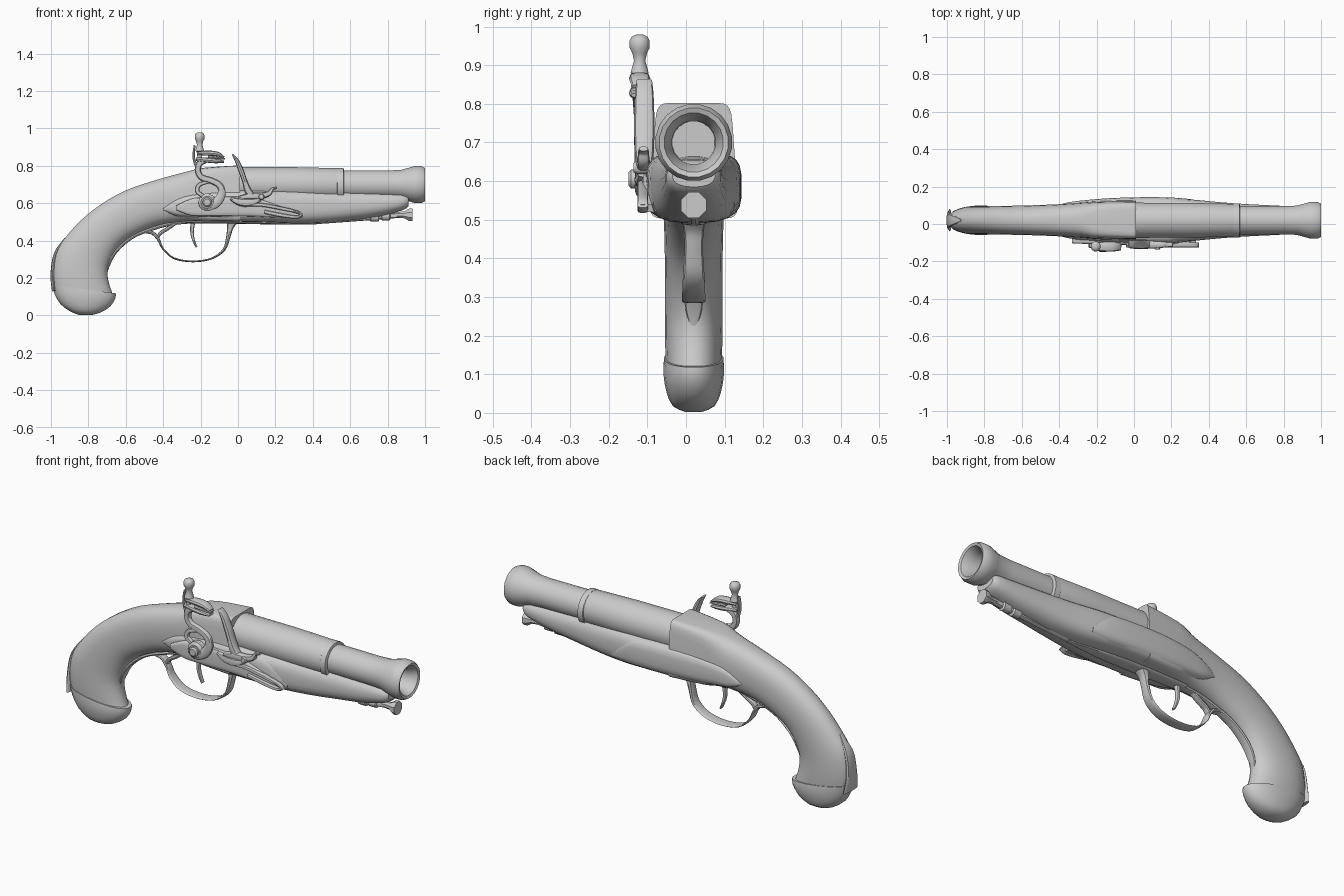
import bpy, bmesh, math

CY = 0.02  # centre plane of the pistol
grey = bpy.data.materials.new("plain grey")
grey.diffuse_color = (0.6, 0.6, 0.6, 1)


def smooth_points(pts, sub):
    """Catmull-Rom interpolation of tuples of any length."""
    if sub < 2:
        return pts
    out = []
    for i in range(len(pts) - 1):
        a, b, c, d = pts[max(i - 1, 0)], pts[i], pts[i + 1], pts[min(i + 2, len(pts) - 1)]
        for k in range(sub):
            t = k / sub
            out.append(tuple(0.5 * (2 * q + (r - p) * t + (2 * p - 5 * q + 4 * r - s) * t * t
                                    + (3 * q - p - 3 * r + s) * t ** 3)
                             for p, q, r, s in zip(a, b, c, d)))
    return out + [pts[-1]]


def finish(name, bm, angle=38):
    bmesh.ops.recalc_face_normals(bm, faces=bm.faces)
    me = bpy.data.meshes.new(name)
    bm.to_mesh(me)
    bm.free()
    me.materials.append(grey)
    ob = bpy.data.objects.new(name, me)
    bpy.context.collection.objects.link(ob)
    bpy.ops.object.select_all(action='DESELECT')
    ob.select_set(True)
    bpy.context.view_layer.objects.active = ob
    bpy.ops.object.shade_smooth_by_angle(angle=math.radians(angle))
    return ob


def loft(name, secs, y=CY, sub=3, n=24):
    """Section: top x, top z, bottom x, bottom z, half width, squareness, top narrowing."""
    bm = bmesh.new()
    rings = []
    for tx, tz, bx, bz, w, p, taper in smooth_points(secs, sub):
        ring = []
        for i in range(n):
            a = 2 * math.pi * (i + 0.5) / n
            c, s = math.cos(a), math.sin(a)
            u = math.copysign(abs(c) ** (2 / p), c)
            v = math.copysign(abs(s) ** (2 / p), s) * w * (1 - taper * (u + 1) / 2)
            f = (1 + u) / 2
            ring.append(bm.verts.new((bx + (tx - bx) * f, y + v, bz + (tz - bz) * f)))
        rings.append(ring)
    for r, q in zip(rings, rings[1:]):
        for i in range(n):
            j = (i + 1) % n
            bm.faces.new((r[i], r[j], q[j], q[i]))
    bm.faces.new(rings[0])
    bm.faces.new(rings[-1])
    return finish(name, bm)


def sweep(name, pts, y=CY, sub=4, n=10, p=2.6):
    """Path in the side plane: x, z, half thickness, half width."""
    pts = smooth_points(pts, sub)
    secs = []
    for i, (x, z, t, w) in enumerate(pts):
        a, b = pts[max(i - 1, 0)], pts[min(i + 1, len(pts) - 1)]
        dx, dz = b[0] - a[0], b[1] - a[1]
        k = t / math.hypot(dx, dz)
        secs.append((x - dz * k, z + dx * k, x + dz * k, z - dx * k, w, p, 0))
    return loft(name, secs, y, 1, n)


def turned_x(name, profile, z0, n, y=CY):
    return loft(name, [(x, z0 + r, x, z0 - r, r, 2, 0) for x, r in profile], y, 1, n)


def disc(name, x, z, r, y0, y1, n=14):
    """Button facing the front, with a rounded rim."""
    bm = bmesh.new()
    rings = [[bm.verts.new((x + k * r * math.cos(2 * math.pi * i / n), y,
                            z + k * r * math.sin(2 * math.pi * i / n))) for i in range(n)]
             for y, k in ((y0, 1), (y0 + (y1 - y0) * .7, 1), (y1, .7))]
    for r0, r1 in zip(rings, rings[1:]):
        for i in range(n):
            bm.faces.new((r0[i], r0[(i + 1) % n], r1[(i + 1) % n], r1[i]))
    bm.faces.new(rings[0])
    bm.faces.new(rings[2])
    return finish(name, bm)


# Curved grip running up into the squared breech
loft("grip_and_breech", [
    (-.985, .13, -.665, .105, .072, 2.2, 0), (-.997, .22, -.688, .17, .075, 2.2, 0),
    (-.98, .33, -.697, .24, .075, 2.2, 0), (-.925, .415, -.672, .315, .075, 2.2, 0),
    (-.845, .505, -.62, .385, .076, 2.2, 0), (-.74, .59, -.54, .437, .078, 2.3, 0),
    (-.60, .67, -.44, .478, .081, 2.4, 0), (-.42, .73, -.345, .496, .087, 2.6, 0),
    (-.28, .768, -.25, .503, .10, 3.2, .08), (-.18, .79, -.17, .503, .11, 6, .14),
    (.012, .803, .012, .502, .118, 9, .18)])

# Butt cap and its tang up the back of the grip
loft("butt_cap", [
    (-.998, .165, -.652, .118, .077, 2.2, 0), (-.982, .115, -.655, .09, .079, 2.2, 0),
    (-.95, .06, -.682, .048, .071, 2.2, 0), (-.895, .02, -.735, .015, .054, 2.2, 0),
    (-.85, .003, -.785, .002, .022, 2, 0)], sub=2)
sweep("butt_cap_tang", [(-.985, .13, .01, .06), (-.992, .22, .011, .042),
                        (-.975, .33, .010, .032), (-.925, .412, .004, .006)])

# Fore stock under the barrel
loft("fore_stock", [
    (-.05, .67, -.05, .502, .118, 4.5, 0), (.15, .67, .15, .498, .119, 4, 0),
    (.30, .672, .30, .492, .112, 3.4, 0), (.45, .67, .45, .494, .098, 2.8, 0),
    (.60, .668, .60, .508, .087, 2.5, 0), (.76, .662, .76, .53, .079, 2.4, 0),
    (.88, .655, .88, .562, .071, 2.4, 0), (.912, .642, .912, .585, .055, 2.3, 0)])

# Raised leaf-shaped panels on both flanks
loft("side_panels", [
    (-.405, .578, -.395, .556, .084, 3, 0), (-.34, .625, -.34, .53, .098, 4, 0),
    (-.25, .657, -.25, .518, .109, 4, 0), (-.10, .672, -.10, .507, .120, 4, 0),
    (.10, .672, .10, .502, .124, 4, 0), (.25, .655, .25, .50, .119, 4, 0),
    (.35, .58, .35, .505, .106, 3, 0)])

# Barrel with stepped front half and a funnelled muzzle
turned_x("barrel", [(-.02, .095), (.3, .094), (.555, .088), (.565, .086), (.567, .077),
                    (.80, .076), (.87, .079), (.91, .090), (.945, .1), (.98, .1), (1.0, .09),
                    (.995, .077), (.95, .057), (.72, .055)], .70, 20)
turned_x("barrel_band", [(.53, .088), (.533, .092), (.563, .092), (.566, .086)], .697, 20)

# Ramrod, its pipes and flared tip
sweep("ramrod", [(.38, .499, .014, .014), (.7, .523, .015, .015), (.89, .538, .014, .014)], sub=2)
turned_x("ramrod_tip", [(.84, .015), (.86, .017), (.89, .02), (.915, .036), (.932, .036)], .538, 8)
for i, (x, z) in enumerate(((.73, .525), (.79, .531))):
    turned_x("ramrod_pipe_%d" % i, [(x - .025, .017), (x - .02, .024), (x + .02, .024),
                                   (x + .025, .017)], z, 10)

# Trigger guard: grip strap, bow and belly strap
sweep("guard_grip_strap", [(-.705, .215, .004, .005), (-.692, .27, .008, .022),
                           (-.65, .345, .009, .026), (-.57, .415, .009, .024),
                           (-.48, .456, .010, .022), (-.36, .49, .010, .022),
                           (-.25, .50, .008, .022)])
sweep("guard_bow", [(-.50, .448, .008, .02), (-.455, .44, .010, .022), (-.425, .405, .008, .024),
                    (-.40, .355, .005, .028), (-.34, .305, .005, .03), (-.24, .289, .005, .031),
                    (-.14, .305, .005, .03), (-.075, .352, .008, .028), (-.052, .42, .012, .024),
                    (-.042, .47, .018, .026), (-.03, .505, .032, .034)])
sweep("guard_rear_scroll", [(-.43, .412, .007, .018), (-.415, .44, .010, .018),
                            (-.375, .465, .010, .018), (-.33, .497, .010, .018)])
sweep("belly_strap", [(-.28, .50, .008, .034), (-.03, .499, .009, .04), (.2, .494, .008, .034),
                      (.42, .49, .005, .008)])
sweep("trigger", [(-.24, .51, .014, .014), (-.246, .45, .010, .012), (-.24, .41, .008, .012),
                  (-.222, .365, .005, .012)])

# Lock plate on the front flank
sweep("lock_plate", [(-.33, .575, .012, .02), (-.25, .578, .045, .024), (-.15, .582, .052, .028),
                     (.05, .582, .052, .030), (.18, .562, .038, .030), (.33, .53, .010, .022)],
      y=-.083, n=16, p=5)

# Cock: pivot, swan neck, jaws, spur and clamp screw
disc("cock_pivot", -.165, .605, .047, -.095, -.132)
disc("cock_screw", -.165, .605, .026, -.125, -.149, 10)
sweep("cock_neck", [(-.165, .585, .03, .014), (-.115, .605, .026, .014), (-.088, .65, .022, .015),
                    (-.098, .695, .019, .016), (-.145, .722, .018, .016), (-.192, .737, .018, .016),
                    (-.214, .77, .017, .017), (-.207, .81, .018, .02), (-.175, .83, .016, .022)],
      y=-.118)
sweep("cock_heel", [(-.19, .64, .012, .012), (-.218, .665, .013, .012), (-.205, .70, .012, .012),
                    (-.15, .715, .008, .010)], y=-.118)
sweep("lower_jaw", [(-.225, .835, .010, .018), (-.18, .832, .014, .026), (-.12, .826, .013, .028),
                    (-.075, .822, .006, .022)], y=-.12)
sweep("upper_jaw", [(-.22, .865, .008, .016), (-.17, .868, .014, .026), (-.11, .863, .013, .027),
                    (-.075, .845, .006, .02)], y=-.12)
sweep("flint", [(-.16, .847, .010, .022), (-.07, .838, .004, .022)], y=-.12, sub=1)
sweep("cock_spur", [(-.225, .80, .008, .012), (-.237, .85, .007, .012), (-.232, .91, .005, .010)],
      y=-.115)
loft("clamp_screw", [(-.205 + r, z, -.205 - r, z, r, 2, 0) for z, r in (
    (.81, .012), (.872, .014), (.88, .024), (.892, .021), (.912, .015), (.932, .020),
    (.945, .027), (.963, .027), (.974, .021), (.979, .010))], -.12, 1, 12)

# Frizzen: tall curved striking face, foot and curled tail
sweep("frizzen_face", [(-.030, .862, .004, .020), (-.005, .825, .012, .024),
                       (.018, .77, .015, .026), (.037, .715, .015, .026),
                       (.055, .665, .020, .024), (.08, .64, .014, .020)], y=-.108)
sweep("frizzen_foot", [(.0, .628, .008, .018), (.06, .637, .018, .022), (.12, .64, .018, .02),
                       (.165, .652, .014, .016), (.182, .675, .009, .014),
                       (.208, .684, .006, .012)], y=-.11)
sweep("pan", [(-.04, .625, .008, .02), (.01, .607, .022, .028), (.07, .605, .022, .028),
              (.12, .62, .010, .02)], y=-.105)
disc("frizzen_pivot", .125, .635, .018, -.10, -.136, 10)

# Frizzen spring: folded leaf
sweep("frizzen_spring_upper", [(.03, .59, .010, .014), (.12, .592, .010, .014),
                               (.22, .575, .010, .014), (.32, .552, .008, .014),
                               (.34, .535, .008, .014)], y=-.112)
sweep("frizzen_spring_lower", [(.345, .538, .008, .014), (.31, .526, .009, .014),
                               (.22, .538, .011, .014), (.14, .555, .010, .014)], y=-.112)
